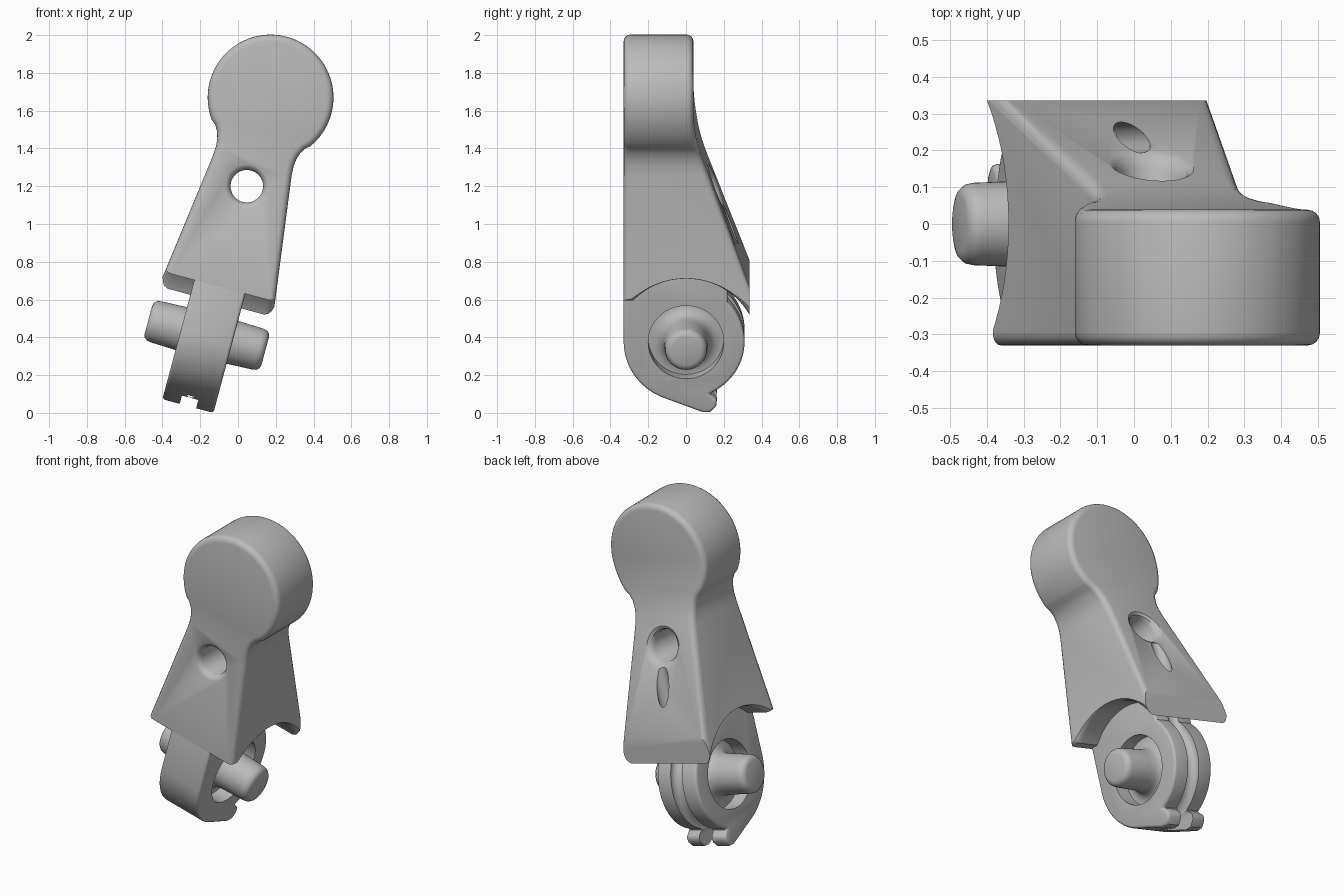
import bpy, bmesh, math
from mathutils import Vector

cube = bpy.data.objects.get("Cube")
if cube:
    bpy.data.objects.remove(cube, do_unlink=True)

grey = bpy.data.materials.new("plain grey")
grey.use_nodes = True
GREY = (0.5, 0.5, 0.5, 1)
grey.diffuse_color = GREY
grey.node_tree.nodes["Principled BSDF"].inputs["Base Color"].default_value = GREY

PIVOT, TILT = (-0.165, 0, 0.41), math.radians(15)


def arc(r, a, b, n):
    """Points on a circle between two angles in degrees."""
    ts = [math.radians(a + (b - a) * i / n) for i in range(n + 1)]
    return [(r * math.cos(t), r * math.sin(t)) for t in ts]


def loft(name, rings, caps=True, strip_caps=False):
    """Skin matching rings, in the tilted frame of the pivot."""
    bm = bmesh.new()
    vs = [[bm.verts.new(p) for p in ring] for ring in rings]
    n = len(vs[0])
    pairs = list(zip(vs, vs[1:])) if caps else list(zip(vs, vs[1:] + vs[:1]))
    for a, b in pairs:
        for i in range(n):
            j = (i + 1) % n
            bm.faces.new((a[i], a[j], b[j], b[i]))
    if caps:
        for ring in (vs[0], vs[-1]):
            if strip_caps:
                for i in range(n // 2 - 1):
                    bm.faces.new((ring[i], ring[i + 1], ring[n - 2 - i], ring[n - 1 - i]))
            else:
                bm.faces.new(ring)
    bmesh.ops.recalc_face_normals(bm, faces=bm.faces)
    mesh = bpy.data.meshes.new(name)
    bm.to_mesh(mesh)
    bm.free()
    mesh.materials.append(grey)
    ob = bpy.data.objects.new(name, mesh)
    bpy.context.collection.objects.link(ob)
    ob.location = PIVOT
    ob.rotation_euler = (0, TILT, 0)
    return ob


def prism(name, profile, sections):
    """Side profile (y, w) swept across u; each section is (u, scale)."""
    return loft(name, [[(u, y * k, w * k) for y, w in profile] for u, k in sections])


def apply(ob, mod):
    bpy.context.view_layer.update()
    bpy.context.view_layer.objects.active = ob
    bpy.ops.object.modifier_apply(modifier=mod.name)


def cut(ob, cutter):
    cutter.hide_render = True
    mod = ob.modifiers.new("cut", 'BOOLEAN')
    mod.operation, mod.solver, mod.object = 'DIFFERENCE', 'EXACT', cutter
    apply(ob, mod)


def smooth(ob, angle=35):
    bpy.ops.object.select_all(action='DESELECT')
    ob.select_set(True)
    bpy.context.view_layer.objects.active = ob
    bpy.ops.object.shade_smooth_by_angle(angle=math.radians(angle))


# Body: keyhole outline with rounded rims and a sloping back
HEAD_W, HEAD_R, FRONT = 1.304, 0.333, -0.33


def back(w):
    t = min(max(w - 0.97, 0), 0.35)
    return 0.335 - 0.37 * (min(w, 1.32) - 0.345) + 0.37 * t * t / 0.7


side = [(0.322, 0.12), (0.215, 0.93), (0.212, 0.98), (0.216, 1.02), (0.228, 1.06), (0.247, 1.09)]
side += [(u, HEAD_W + w) for u, w in arc(HEAD_R, -35.8, 87, 30)]
outline = side + [(-u, w) for u, w in reversed(side)]


def inset(d):
    out = []
    for i, p in enumerate(outline):
        a, b = Vector(outline[i - 1]), Vector(outline[(i + 1) % len(outline)])
        t = (b - a).normalized()
        out.append((p[0] - t.y * d, p[1] + t.x * d))
    return out


steps = [math.radians(a) for a in (0, 22.5, 45, 67.5, 90)]
rims = [(0.035 * (1 - math.sin(t)), 0.035 * (1 - math.cos(t))) for t in steps]
rings = [[(u, FRONT + depth, w) for u, w in inset(d)] for d, depth in rims]
rings += [[(u, back(w) - depth, w) for u, w in inset(d)] for d, depth in reversed(rims)]
body = loft("body", rings, strip_caps=True)

# Scoop under the body, flared where it leaves the sides
scoop_profile = [(-0.6, 0.265)] + arc(0.383, 136, 0, 40) + [(0.383, -0.3), (-0.6, -0.3)]
flare = [(0.265, 1), (0.285, 1.012), (0.297, 1.035), (0.307, 1.075), (0.4, 1.08)]
sections = [(-u, k) for u, k in reversed(flare)] + flare
scoop = prism("scoop_cutter", scoop_profile, sections)

# Flat strip at the lower back
trim = prism("trim_cutter", [(0.335, 0), (0.8, 0), (0.8, 0.7), (0.335, 0.7)], [(-0.6, 1), (0.6, 1)])

# Through hole with rounded rims; its back rim follows the slope
HOLE_W, SLOPE = 0.818, 0.37
hole_rings = []
for y, r, shear in [(-0.4, 0.12, 0), (-0.331, 0.117, 0), (-0.32, 0.098, 0), (-0.295, 0.086, 0),
                    (0.12, 0.086, SLOPE), (0.147, 0.098, SLOPE), (0.161, 0.117, SLOPE), (0.4, 0.12, SLOPE)]:
    hole_rings.append([(c, y - shear * s, HOLE_W + s) for c, s in arc(r, 0, 352.5, 47)])
hole = loft("hole_cutter", hole_rings)

# Cable channel: straight bore through the body, then a groove round the ring
path = [(0.235, 1.0), (0.235, 0.3)] + arc(0.3, 36, -100, 40)
channel_rings = []
for i, p in enumerate(path):
    a, b = Vector(path[max(i - 1, 0)]), Vector(path[min(i + 1, len(path) - 1)])
    t = (b - a).normalized()
    channel_rings.append([(c, p[0] - t.y * s, p[1] + t.x * s) for c, s in arc(0.042, 0, 345, 23)])
channel = loft("channel_cutter", channel_rings)

for cutter in (scoop, trim, hole, channel):
    cut(body, cutter)
smooth(body)

# Pivot ring with front web and a hooked lip
profile = [(-0.29, 0.42), (-0.33, 0.28)] + arc(0.33, 180, 250, 20)
profile += [(0.09, -0.387), (0.13, -0.385), (0.16, -0.352), (0.165, -0.32), (0.125, -0.284)]
profile += arc(0.31, -62, 45, 30) + [(0.22, 0.42)]
ring = prism("pivot_ring", profile, [(-0.14, 1), (0.14, 1)])
bevel = ring.modifiers.new("rounding", 'BEVEL')
bevel.width, bevel.segments, bevel.angle_limit = 0.015, 3, math.radians(50)
apply(ring, bevel)
bore = prism("bore_cutter", arc(0.2, 0, 354, 59), [(-0.3, 1), (0.3, 1)])
slot_profile = [(u, w - 0.31) for u, w in arc(0.045, 0, 180, 12)] + [(-0.045, -0.5), (0.045, -0.5)]
slot = loft("slot_cutter", [[(u, y, w) for u, w in slot_profile] for y in (-0.03, 0.25)])
for cutter in (bore, channel, slot):
    cut(ring, cutter)
smooth(ring)

# Pivot pin with a filleted hub recessed in the ring
half = [(0.05, 0.202), (0.05, 0.18), (0.06, 0.15), (0.08, 0.13), (0.11, 0.12), (0.15, 0.117),
        (0.28, 0.112), (0.3, 0.108), (0.315, 0.095), (0.32, 0.078)]
stations = [(-u, r) for u, r in reversed(half)] + half
pin = loft("pivot_pin", [[(u, c, s) for c, s in arc(r, 0, 352.5, 47)] for u, r in stations])
smooth(pin, 45)

for cutter in (scoop, trim, hole, channel, bore, slot):
    bpy.data.objects.remove(cutter, do_unlink=True)
